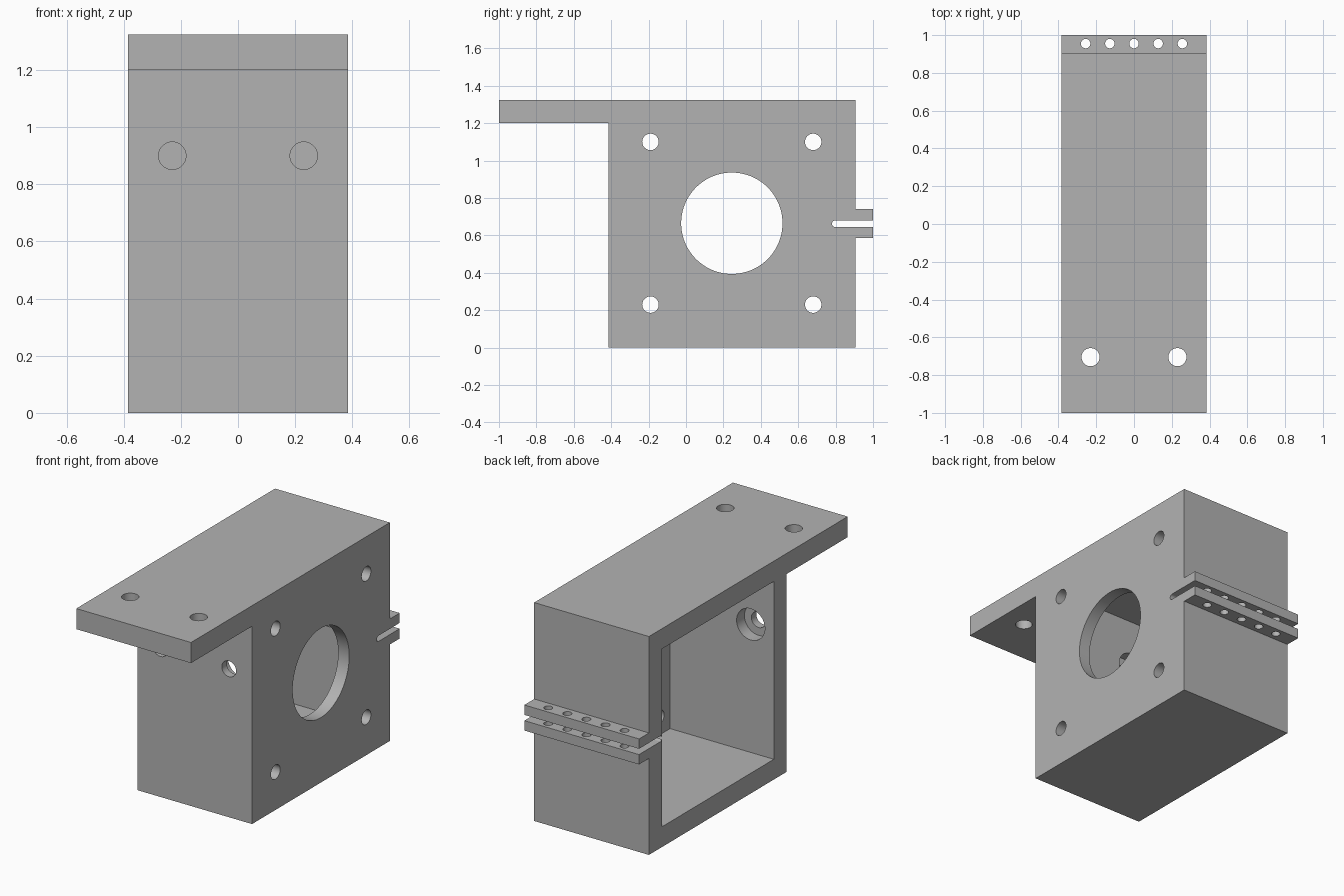
import bpy, bmesh, math
from mathutils import Vector

if "Cube" in bpy.data.objects:
    bpy.data.objects.remove(bpy.data.objects["Cube"])

W = 0.385             # half width
Y0, Y1 = -0.415, 0.905
H = 1.325
T = 0.123             # shell thickness
PLATE = 0.074         # side plate thickness
SLOT_Z, SLOT_R = 0.6625, 0.0175

grey = bpy.data.materials.new("plain grey")
grey.diffuse_color = (0.45, 0.45, 0.45, 1)
grey.use_nodes = True
grey.node_tree.nodes["Principled BSDF"].inputs["Base Color"].default_value = grey.diffuse_color


def prism(name, yz, x0, x1):
    """Extrude a side profile along x."""
    bm = bmesh.new()
    face = bm.faces.new([bm.verts.new((x0, y, z)) for y, z in yz])
    ext = bmesh.ops.extrude_face_region(bm, geom=[face])
    moved = [v for v in ext["geom"] if isinstance(v, bmesh.types.BMVert)]
    bmesh.ops.translate(bm, verts=moved, vec=(x1 - x0, 0, 0))
    bmesh.ops.recalc_face_normals(bm, faces=bm.faces)
    mesh = bpy.data.meshes.new(name)
    bm.to_mesh(mesh)
    bm.free()
    obj = bpy.data.objects.new(name, mesh)
    bpy.context.collection.objects.link(obj)
    return obj


def drill(name, start, end, radius, sides=40):
    """Round cutter between two points."""
    a, b = Vector(start), Vector(end)
    bpy.ops.mesh.primitive_cylinder_add(
        vertices=sides, radius=radius, depth=(b - a).length, location=(a + b) / 2,
        rotation=(b - a).to_track_quat('Z', 'Y').to_euler())
    obj = bpy.context.object
    obj.name = name
    return obj


# Body, mounting flange and clamp lugs as one side profile
bracket = prism("bracket", [
    (Y0, 0), (Y1, 0), (Y1, 0.585), (1, 0.585), (1, 0.74), (Y1, 0.74),
    (Y1, H), (-1, H), (-1, 1.2), (Y0, 1.2)], -W, W)
bracket.data.materials.append(grey)

# Cavity, open on the left
cutters = [prism("cavity_cutter", [
    (Y0 + T, T), (Y1 - T, T), (Y1 - T, H - T), (Y0 + T, H - T)], -W - 0.1, W - PLATE)]

# Clamp slot with a rounded inner end
arc = [math.radians(90 + 180 * i / 12) for i in range(13)]
slot = [(0.7975 + SLOT_R * math.cos(a), SLOT_Z + SLOT_R * math.sin(a)) for a in arc]
slot += [(1.1, SLOT_Z - SLOT_R), (1.1, SLOT_Z + SLOT_R)]
cutters.append(prism("slot_cutter", slot, -W - 0.1, W + 0.1))

# Side plate: large bore and four corner holes
cutters.append(drill("bore_cutter", (0.25, 0.245, 0.665), (0.5, 0.245, 0.665), 0.271, 80))
for y in (-0.19, 0.68):
    for z in (0.23, 1.10):
        cutters.append(drill("corner_hole_cutter", (0.25, y, z), (0.5, y, z), 0.044))

# Flange holes, and front wall holes counterbored from inside
for x in (-0.23, 0.23):
    cutters.append(drill("flange_hole_cutter", (x, -0.705, 1.1), (x, -0.705, 1.4), 0.048))
    cutters.append(drill("front_hole_cutter", (x, -0.5, 0.9), (x, -0.2, 0.9), 0.048))
    cutters.append(drill("counterbore_cutter", (x, Y0 + 0.048, 0.9), (x, -0.2, 0.9), 0.095))

# Row of lug holes
for i in range(-2, 3):
    x = i * 0.128
    cutters.append(drill("lug_hole_cutter", (x, 0.955, 0.5), (x, 0.955, 0.8), 0.025, 32))

# Apply the cuts
bpy.ops.object.select_all(action='DESELECT')
bpy.context.view_layer.objects.active = bracket
bracket.select_set(True)
for c in cutters:
    mod = bracket.modifiers.new(c.name, 'BOOLEAN')
    mod.operation = 'DIFFERENCE'
    mod.solver = 'EXACT'
    mod.object = c
    bpy.ops.object.modifier_apply(modifier=mod.name)
for c in cutters:
    bpy.data.objects.remove(c, do_unlink=True)

bpy.ops.object.shade_smooth_by_angle(angle=math.radians(30))
